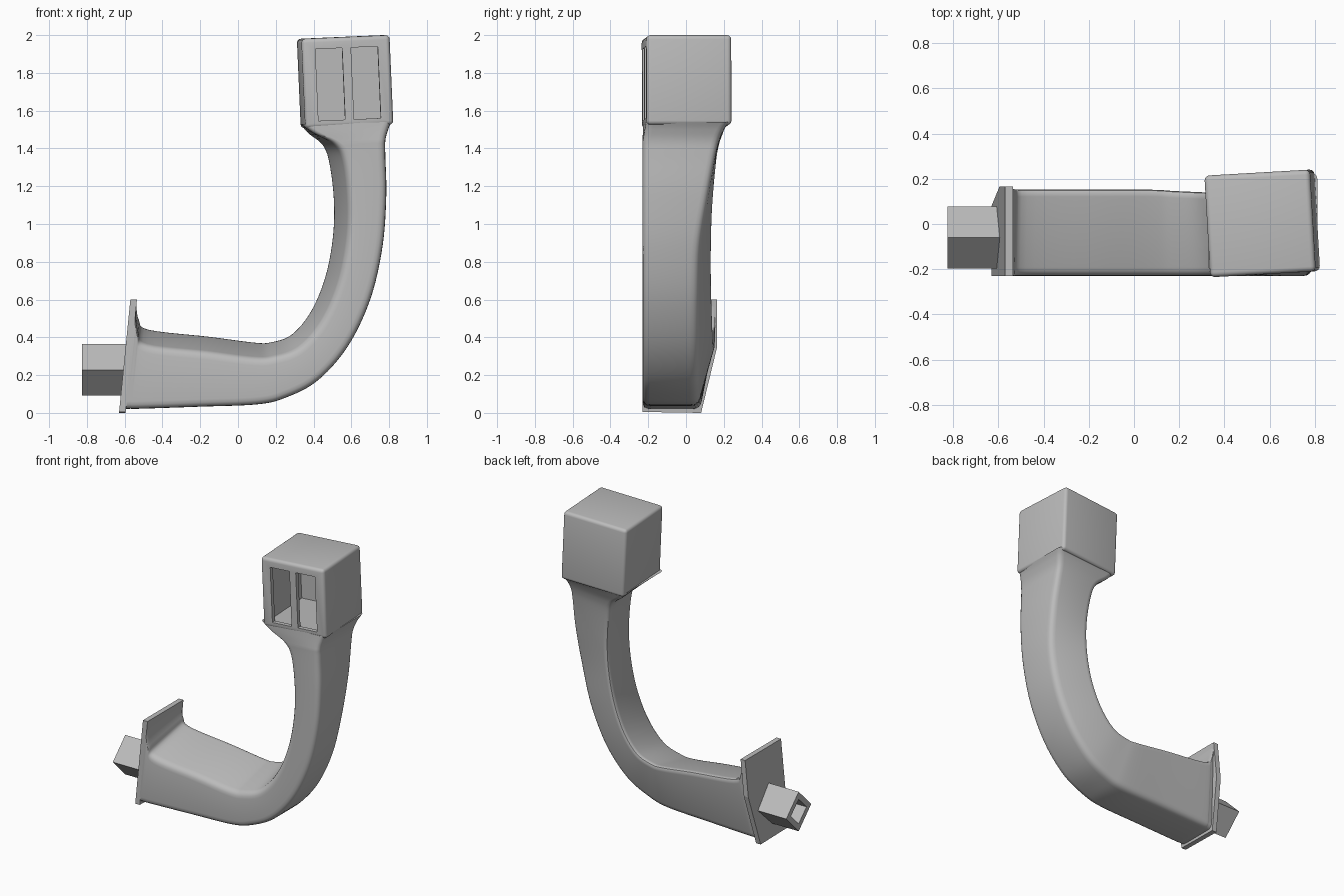
import bpy, bmesh
from math import radians
from mathutils import Vector, Matrix

old = bpy.data.objects.get("Cube")
if old:
    bpy.data.objects.remove(old, do_unlink=True)

grey = bpy.data.materials.new("plain_grey")
grey.use_nodes = True
COLOUR = (0.5, 0.5, 0.5, 1)
grey.diffuse_color = COLOUR
grey.node_tree.nodes["Principled BSDF"].inputs["Base Color"].default_value = COLOUR


def make_object(name, bm):
    bmesh.ops.recalc_face_normals(bm, faces=bm.faces[:])
    mesh = bpy.data.meshes.new(name)
    bm.to_mesh(mesh)
    bm.free()
    mesh.materials.append(grey)
    obj = bpy.data.objects.new(name, mesh)
    bpy.context.collection.objects.link(obj)
    return obj


def activate(obj):
    bpy.ops.object.select_all(action='DESELECT')
    obj.select_set(True)
    bpy.context.view_layer.objects.active = obj


def smooth(obj):
    activate(obj)
    bpy.ops.object.shade_smooth_by_angle(angle=radians(35))


def loft(name, rings, closed=False):
    """Skin a list of equal-length rings; cap the ends or join them up."""
    bm = bmesh.new()
    loops = [[bm.verts.new(p) for p in ring] for ring in rings]
    n = len(loops[0])
    pairs = list(zip(loops, loops[1:]))
    if closed:
        pairs.append((loops[-1], loops[0]))
    for a, b in pairs:
        for i in range(n):
            j = (i + 1) % n
            bm.faces.new((a[i], a[j], b[j], b[i]))
    if not closed:
        bm.faces.new(loops[0])
        bm.faces.new(loops[-1])
    return make_object(name, bm)


def box(name, size, centre=(0, 0, 0)):
    bm = bmesh.new()
    bmesh.ops.create_cube(bm, size=1, matrix=Matrix.Translation(centre) @ Matrix.Diagonal((*size, 1)))
    return make_object(name, bm)


def rounded(corners, r, steps=5):
    """Replace each corner of a section by a small arc."""
    ring = []
    for i, c in enumerate(corners):
        a, b = corners[i - 1], corners[(i + 1) % len(corners)]
        p, q = c + (a - c).normalized() * r, c + (b - c).normalized() * r
        for k in range(steps):
            t = k / (steps - 1)
            ring.append(p * (1 - t) ** 2 + c * 2 * t * (1 - t) + q * t ** 2)
    return ring


def catmull(stations, steps):
    out = []
    for i in range(len(stations) - 1):
        group = [stations[max(0, min(len(stations) - 1, i + k))] for k in (-1, 0, 1, 2)]
        for s in range(steps):
            t = s / steps
            out.append([b + .5 * t * (c - a + t * (2 * a - 5 * b + 4 * c - d + t * (3 * (b - c) + d - a)))
                        for a, b, c, d in zip(*group)])
    return out + [list(stations[-1])]


# Curved arm: outer x z, inner x z, inner slant, outer and inner back y
STATIONS = [
    (-.60, .02, -.54, .59, .02, .075, .16),
    (-.57, .022, -.525, .50, .07, .075, .16),
    (-.52, .022, -.47, .447, .09, .075, .16),
    (-.20, .033, -.15, .41, .09, .07, .16),
    (.10, .045, .08, .38, .09, .065, .16),
    (.25, .08, .17, .38, .085, .06, .155),
    (.42, .17, .28, .42, .085, .06, .15),
    (.58, .35, .38, .54, .085, .06, .145),
    (.70, .60, .455, .72, .085, .06, .14),
    (.765, .88, .495, .93, .085, .07, .14),
    (.785, 1.15, .50, 1.13, .085, .115, .145),
    (.78, 1.36, .475, 1.33, .085, .155, .16),
    (.78, 1.44, .44, 1.42, .07, .175, .175),
    (.795, 1.50, .37, 1.48, .03, .20, .195),
    (.812, 1.54, .33, 1.53, 0, .23, .21),
]
FRONT = -.23
rings = []
for ox, oz, ix, iz, slant, yo, yi in catmull(STATIONS, 6):
    inward = Vector((ox - ix, 0, oz - iz)).normalized() * slant
    rings.append(rounded([
        Vector((ox, FRONT + max(0, oz - 1.44) * .2, oz)),
        Vector((ix, FRONT, iz)) + inward,
        Vector((ix, yi, iz)),
        Vector((ox, yo, oz))], .04))
arm = loft("curved_arm", rings)
smooth(arm)

# Leaning end plate with a cut-off lower back corner
outline = [(FRONT, .005), (.08, .0), (.165, .35), (.165, .6), (FRONT, .6)]
loft("end_plate", [[(-.63 + .1 * z + dx, y, z) for y, z in outline] for dx in (0, .035)])


# Hollow square peg standing on its edge
def diamond(x, r):
    return [(x, -.06 + r * dy, .228 + r * dz) for dy, dz in ((1, 0), (0, 1), (-1, 0), (0, -1))]


loft("square_peg", [diamond(-.58, .137), diamond(-.825, .137), diamond(-.825, .085), diamond(-.64, .085)])

# Hollow tilted head with two front windows
head = box("head_box", (.468, .45, .475))
bevel = head.modifiers.new("Bevel", 'BEVEL')
bevel.width = .022
bevel.segments = 4
cutters = [box("head_cavity_cutter", (.41, .39, .41))]
for x in (-.092, .097):
    cutters.append(box("window_cutter", (.142, .12, .38), (x, -.22, -.01)))
activate(head)
bpy.ops.object.modifier_apply(modifier=bevel.name)
for cutter in cutters:
    cutter.hide_render = True
    cut = head.modifiers.new("Cut", 'BOOLEAN')
    cut.operation = 'DIFFERENCE'
    cut.solver = 'EXACT'
    cut.object = cutter
    activate(head)
    bpy.ops.object.modifier_apply(modifier=cut.name)
    bpy.data.objects.remove(cutter, do_unlink=True)
smooth(head)
head.location = (.567, .003, 1.753)
head.rotation_euler = (0, radians(-2.5), radians(3.3))
